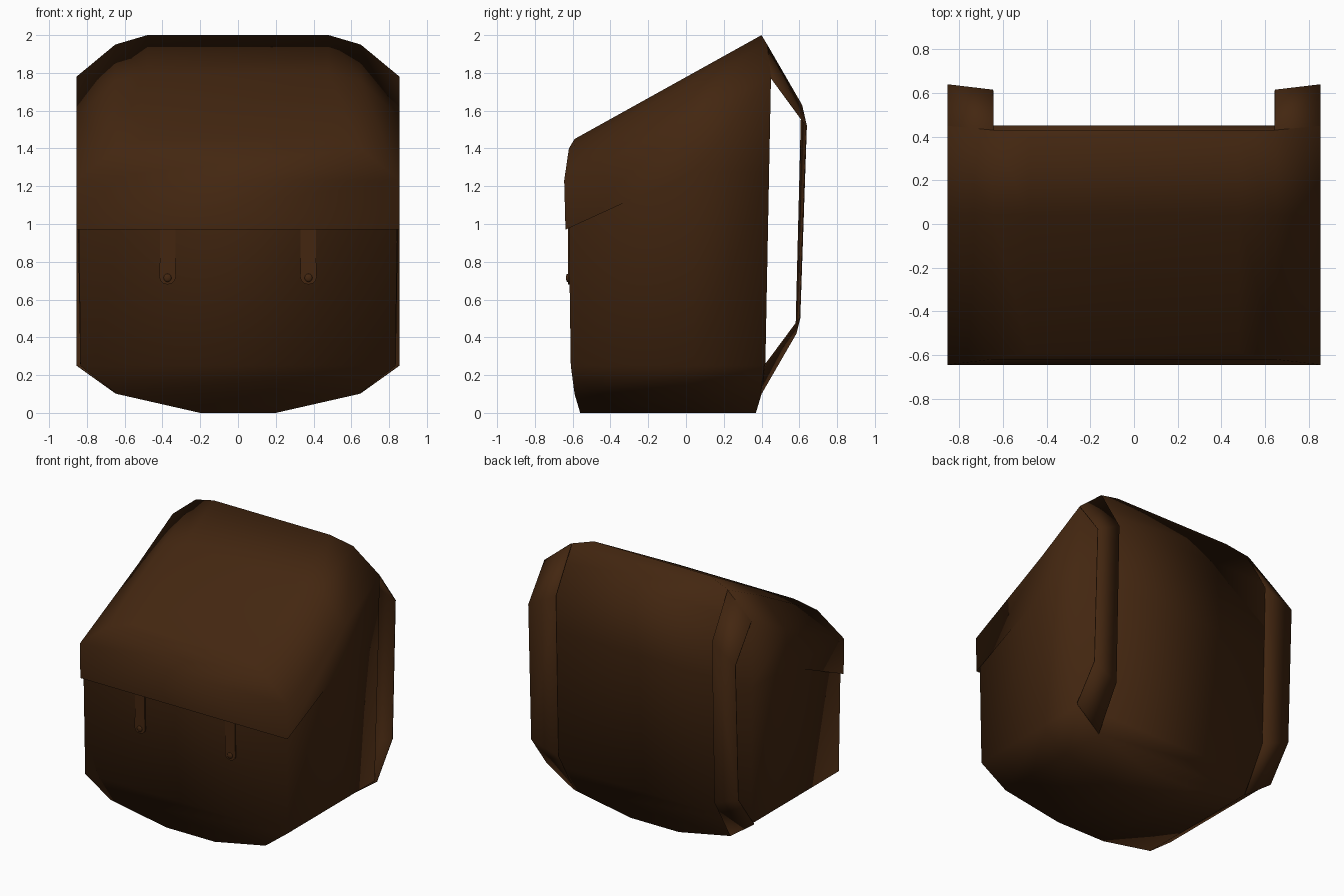
import bpy, bmesh
from math import sin, cos, pi

cube = bpy.data.objects.get("Cube")
if cube:
    bpy.data.objects.remove(cube)

leather = bpy.data.materials.new("dark_brown_leather")
leather.use_nodes = True
colour = (0.056, 0.0195, 0.0052, 1)
leather.diffuse_color = colour
bsdf = leather.node_tree.nodes["Principled BSDF"]
bsdf.inputs["Base Color"].default_value = colour
bsdf.inputs["Roughness"].default_value = 0.9

MID_Y = 0.04


def make(name, bm, smooth=True):
    mesh = bpy.data.meshes.new(name)
    bm.to_mesh(mesh)
    bm.free()
    mesh.materials.append(leather)
    for p in mesh.polygons:
        p.use_smooth = smooth
    ob = bpy.data.objects.new(name, mesh)
    bpy.context.collection.objects.link(ob)
    return ob


def loft(name, rows, cap_row, up):
    """Stack six-point rings; each row is half width, then (y, z) front, middle z, (y, z) back."""
    bm = bmesh.new()
    rings = []
    for w_front, w, yf, zf, zm, yb, zb in rows:
        points = [(-w_front, yf, zf), (w_front, yf, zf), (w, MID_Y, zm),
                  (w, yb, zb), (-w, yb, zb), (-w, MID_Y, zm)]
        rings.append([bm.verts.new(p) for p in points])
    for a, b in zip(rings, rings[1:]):
        for i in range(6):
            j = (i + 1) % 6
            bm.faces.new((a[i], a[j], b[j], b[i]))
    r = rings[cap_row]
    for quad in ((r[0], r[1], r[2], r[5]), (r[5], r[2], r[3], r[4])):
        bm.faces.new(quad if up else quad[::-1])
    return make(name, bm)


# Bag body, tucked under the flap at the front
loft("bag_body", [
    (0.20, 0.20, -0.56, 0.0, 0.0, 0.37, 0.0),
    (0.64, 0.64, -0.59, 0.10, 0.10, 0.40, 0.10),
    (0.835, 0.835, -0.61, 0.25, 0.25, 0.42, 0.25),
    (0.842, 0.852, -0.622, 1.10, 1.28, 0.44, 1.28),
], 0, False)

# Flap with the sloping lid and upper back
loft("lid_flap", [
    (0.855, 0.852, -0.638, 0.97, 1.28, 0.44, 1.28),
    (0.855, 0.855, -0.645, 1.23, 1.56, 0.45, 1.78),
    (0.65, 0.65, -0.62, 1.40, 1.76, 0.43, 1.95),
    (0.48, 0.48, -0.59, 1.45, 1.80, 0.40, 2.0),
], -1, True)

# Shoulder straps: ribbons given by inner and outer edges in (y, z)
inner = [(0.43, 1.95), (0.615, 1.63), (0.585, 0.42), (0.40, 0.10)]
outer = [(0.45, 1.78), (0.64, 1.52), (0.605, 0.50), (0.42, 0.25)]
for side, label in ((1, "left"), (-1, "right")):
    bm = bmesh.new()
    a = [bm.verts.new((side * 0.645, y, z)) for y, z in inner]
    b = [bm.verts.new((side * 0.855, y, z)) for y, z in outer]
    for i in range(3):
        quad = (a[i], a[i + 1], b[i + 1], b[i])
        f = bm.faces.new(quad)
        f.normal_update()
        if f.normal.y < 0:
            f.normal_flip()
    strap = make("shoulder_strap_" + label, bm)
    solid = strap.modifiers.new("thickness", 'SOLIDIFY')
    solid.thickness = 0.006

# Closing straps with rounded ends, and their studs
for side, label in ((1, "left"), (-1, "right")):
    cx = side * 0.373
    bm = bmesh.new()
    outline = [(cx - 0.041, 1.0), (cx - 0.041, 0.80)]
    outline += [(cx - 0.044 * cos(pi * k / 6), 0.72 - 0.04 * sin(pi * k / 6)) for k in range(7)]
    outline += [(cx + 0.041, 0.80), (cx + 0.041, 1.0)]
    face = bm.faces.new([bm.verts.new((x, -0.626, z)) for x, z in outline])
    ext = bmesh.ops.extrude_face_region(bm, geom=[face])
    for v in ext["geom"]:
        if isinstance(v, bmesh.types.BMVert):
            v.co.y += 0.009
    bmesh.ops.recalc_face_normals(bm, faces=bm.faces)
    make("closing_strap_" + label, bm, False)

    bm = bmesh.new()
    bmesh.ops.create_uvsphere(bm, u_segments=10, v_segments=6, radius=0.022)
    for v in bm.verts:
        v.co.y *= 0.4
        v.co += type(v.co)((cx, -0.627, 0.715))
    make("stud_" + label, bm)
